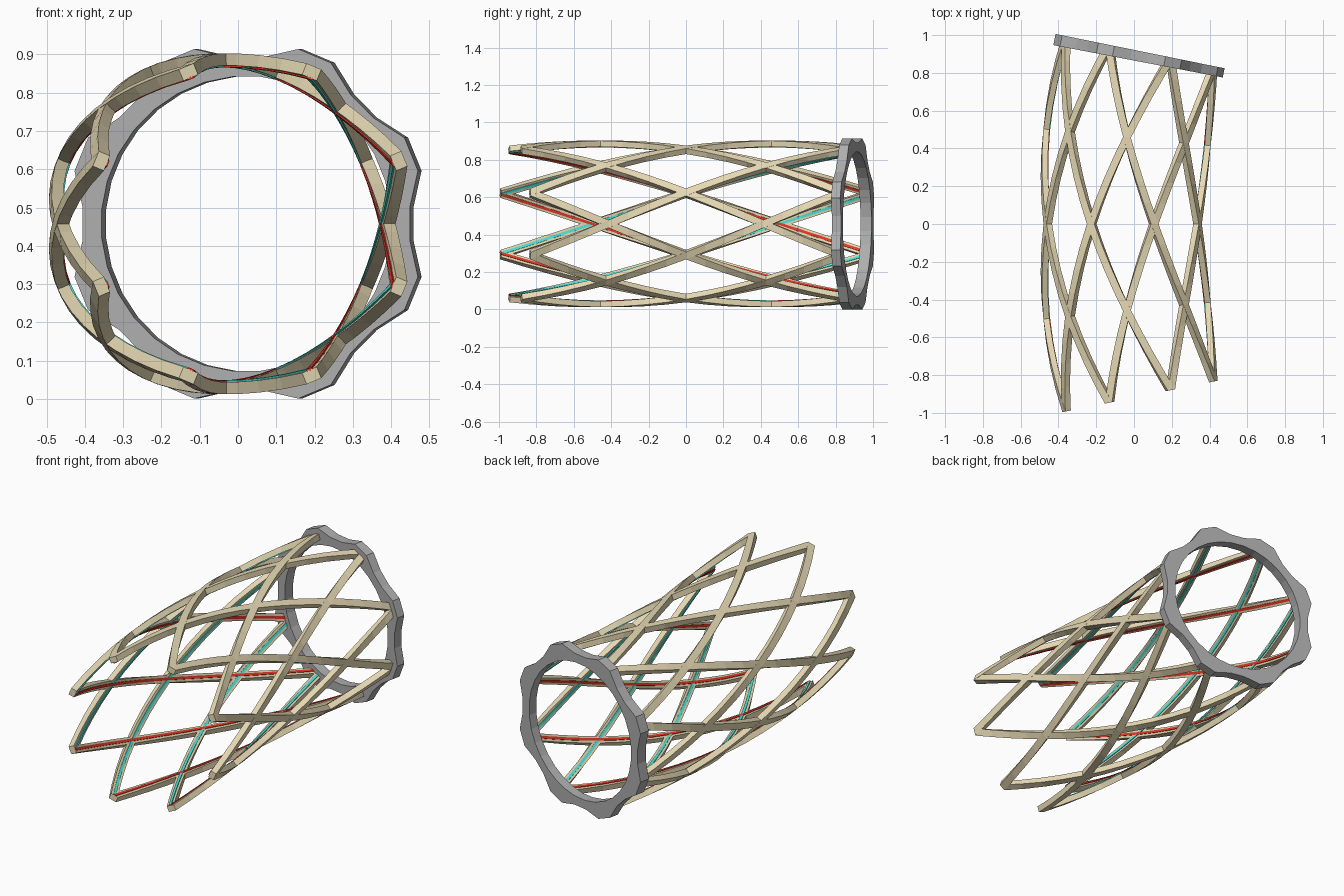
import bpy, math
from mathutils import Vector

if "Cube" in bpy.data.objects:
    bpy.data.objects.remove(bpy.data.objects["Cube"])

ALPHA = 0.2                      # half of the bend angle
R = 0.913 / math.sin(ALPHA)      # bend radius of the tube axis
X0, ZC = -0.06, 0.4575           # axis position at the middle
SEG = 16


def material(name, col):
    m = bpy.data.materials.new(name)
    m.diffuse_color = (*col, 1)
    m.use_nodes = True
    m.node_tree.nodes["Principled BSDF"].inputs["Base Color"].default_value = m.diffuse_color
    return m


WOOD = material("pale_wood", (0.80, 0.70, 0.46))
RED = material("red_light", (0.80, 0.04, 0.02))
CYAN = material("cyan_light", (0.08, 0.80, 0.72))
GREY = material("dark_grey", (0.42, 0.42, 0.42))


def bent(phi, theta, r, side=0.0):
    """Point on the bent tube: phi along the bend, theta around the axis."""
    u = r * math.cos(theta) - side * math.sin(theta)
    w = r * math.sin(theta) + side * math.cos(theta)
    return Vector((X0 + R - (R - u) * math.cos(phi), (R - u) * math.sin(phi), ZC + w))


def loft(name, rings, mat, closed=False):
    """Skin a row of 4-point sections, with end caps unless closed."""
    n = len(rings)
    verts = [p for ring in rings for p in ring]
    faces = []
    for i in range(n if closed else n - 1):
        a, b = 4 * i, 4 * ((i + 1) % n)
        for j in range(4):
            k = (j + 1) % 4
            faces.append((a + j, a + k, b + k, b + j))
    if not closed:
        faces += [(3, 2, 1, 0), tuple(4 * (n - 1) + j for j in range(4))]
    me = bpy.data.meshes.new(name)
    me.from_pydata(verts, [], faces)
    me.materials.append(mat)
    ob = bpy.data.objects.new(name, me)
    bpy.context.collection.objects.link(ob)
    bpy.context.view_layer.objects.active = ob
    bpy.ops.object.mode_set(mode='EDIT')
    bpy.ops.mesh.select_all(action='SELECT')
    bpy.ops.mesh.normals_make_consistent(inside=False)
    bpy.ops.object.mode_set(mode='OBJECT')
    return ob


def helix(name, start, turn, r_in, r_out, width, mat):
    h = width / 2
    rings = []
    for i in range(SEG + 1):
        t = i / SEG
        phi, th = ALPHA * (2 * t - 1), start + turn * t
        rings.append([bent(phi, th, r_in, -h), bent(phi, th, r_in, h),
                      bent(phi, th, r_out, h), bent(phi, th, r_out, -h)])
    loft(name, rings, mat)


# crossing lattice beams, each with a light strip on its inner face
for k in range(8):
    start = math.radians(22.5 + 45 * k)
    for turn, tag, light in ((math.pi / 2, "red", RED), (-math.pi / 2, "cyan", CYAN)):
        helix(f"lattice_beam_{tag}_{k}", start, turn, 0.413, 0.445, 0.042, WOOD)
        helix(f"light_strip_{tag}_{k}", start, turn, 0.409, 0.416, 0.015, light)

# scalloped end ring: pairs of outer points alternate between bump and valley
phi_out = ALPHA + 0.0005
phi_in = phi_out - 0.055 / R
rings = []
for i in range(32):
    th = math.radians(11.25 * (i + 0.5))
    r = 0.477 if i % 4 in (1, 2) else 0.437
    rings.append([bent(phi_in, th, 0.386), bent(phi_in, th, r),
                  bent(phi_out, th, r), bent(phi_out, th, 0.386)])
loft("end_ring", rings, GREY, closed=True)
